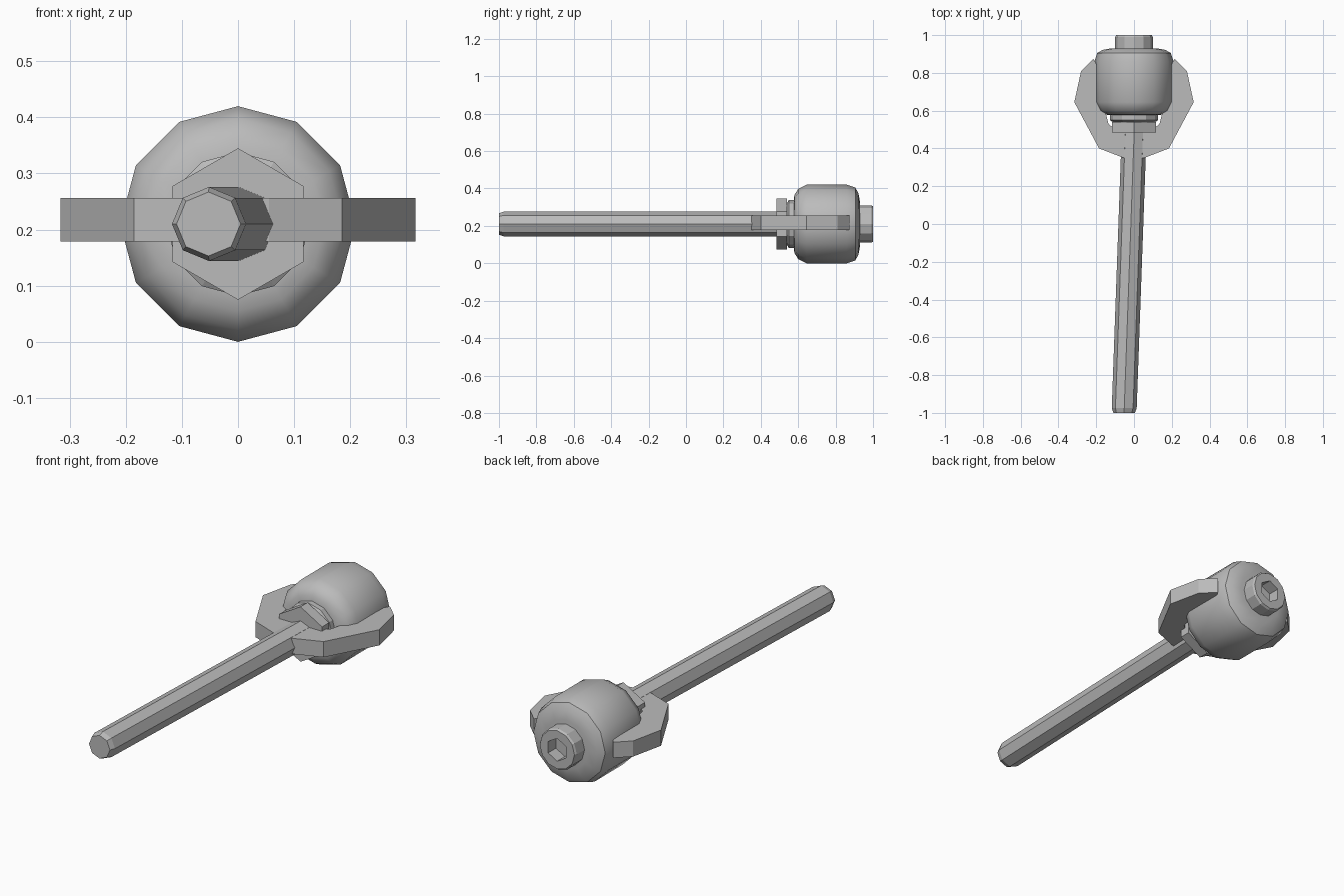
import bpy, bmesh, math
from mathutils import Vector

cube = bpy.data.objects.get("Cube")
if cube:
    bpy.data.objects.remove(cube, do_unlink=True)

AXIS_Z = 0.21

grey = bpy.data.materials.new("plain_grey")
grey.use_nodes = True
COLOUR = (0.5, 0.5, 0.5, 1)
grey.diffuse_color = COLOUR
grey.node_tree.nodes["Principled BSDF"].inputs["Base Color"].default_value = COLOUR


def finish(name, bm, smooth=None):
    bmesh.ops.recalc_face_normals(bm, faces=bm.faces)
    mesh = bpy.data.meshes.new(name)
    bm.to_mesh(mesh)
    bm.free()
    mesh.materials.append(grey)
    obj = bpy.data.objects.new(name, mesh)
    bpy.context.collection.objects.link(obj)
    if smooth:
        bpy.ops.object.select_all(action='DESELECT')
        obj.select_set(True)
        bpy.context.view_layer.objects.active = obj
        bpy.ops.object.shade_smooth_by_angle(angle=math.radians(smooth))
    return obj


def lathe(name, profile, sides, smooth=None, x=lambda y: 0.0, hex_rings=()):
    """Turn (y, radius) pairs around the y direction; hex_rings become hexagons."""
    bm = bmesh.new()
    rings = []
    for n, (y, r) in enumerate(profile):
        ring = []
        for i in range(sides):
            a = 2 * math.pi * i / sides
            flat = math.cos(math.pi / 6) if n in hex_rings and i % 2 else 1
            ring.append(bm.verts.new((x(y) + r * flat * math.sin(a), y,
                                      AXIS_Z + r * flat * math.cos(a))))
        rings.append(ring)
    for a, b in zip(rings, rings[1:]):
        for i in range(sides):
            j = (i + 1) % sides
            bm.faces.new((a[i], a[j], b[j], b[i]))
    bm.faces.new(rings[0])
    bm.faces.new(rings[-1])
    return finish(name, bm, smooth)


# Long octagonal handle, leaning slightly to one side
lathe("handle", [(-1, 0.057), (-0.975, 0.066), (0.5, 0.066)], 8,
      x=lambda y: 0.036 * (y - 0.46))

# Hexagonal nut and washer in front of the head
lathe("hex_nut", [(0.485, 0.135), (0.54, 0.135)], 6)
lathe("washer", [(0.535, 0.105), (0.55, 0.128), (0.59, 0.128)], 12)

# Rounded barrel head
lathe("head", [(0.575, 0.12), (0.58, 0.155), (0.6, 0.188), (0.645, 0.21),
               (0.86, 0.21), (0.905, 0.195), (0.922, 0.165), (0.93, 0.12)],
      12, smooth=35)

# Rear bolt with a sunken hexagonal socket
lathe("rear_bolt", [(0.9, 0.1), (0.99, 0.1), (1.0, 0.094), (1.0, 0.056), (0.94, 0.056)],
      12, hex_rings=(3, 4))

# Flat two-armed yoke: one half outline, mirrored across the middle
outer = [(0.055, 0.35), (0.185, 0.4), (0.316, 0.645), (0.28, 0.81), (0.215, 0.873)]
inner = [(0.2, 0.85), (0.195, 0.72), (0.155, 0.61), (0.135, 0.53), (0.1, 0.5)]
half = outer + inner
outline = half + [(-px, py) for px, py in reversed(half)]
bm = bmesh.new()
base = bm.faces.new([bm.verts.new((px, py, 0.179)) for px, py in outline])
top = bmesh.ops.extrude_face_region(bm, geom=[base])["geom"]
bmesh.ops.translate(bm, vec=Vector((0, 0, 0.077)),
                    verts=[v for v in top if isinstance(v, bmesh.types.BMVert)])
finish("yoke", bm)
